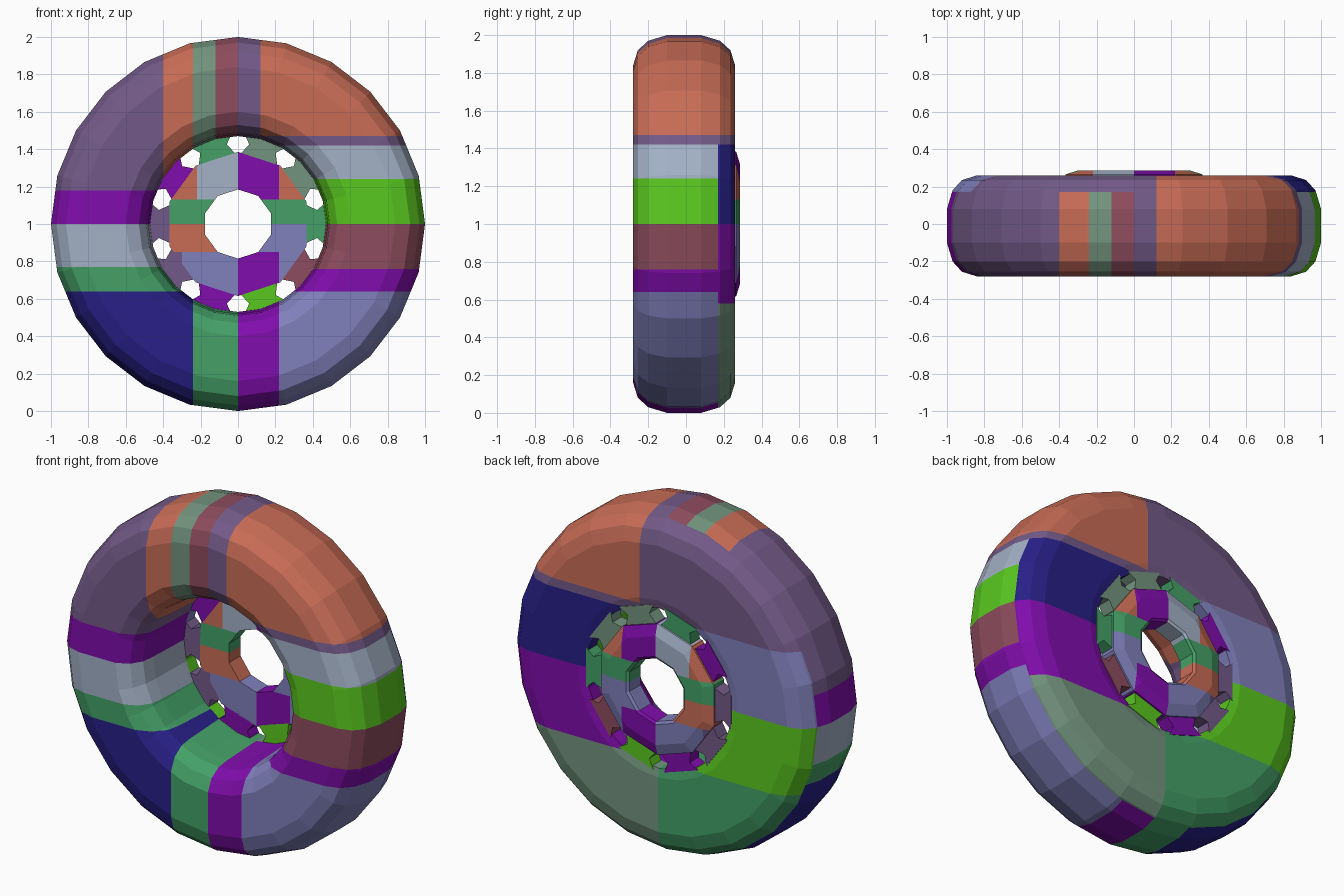
import bpy, bmesh
from math import sin, cos, radians, pi
from mathutils import Vector

cube = bpy.data.objects.get("Cube")
if cube:
    bpy.data.objects.remove(cube, do_unlink=True)

COLOURS = {
    "orange": (.578, .15, .093), "sage": (.171, .296, .209),
    "maroon": (.27, .072, .112), "plum": (.171, .102, .246),
    "purple": (.216, .004, .413), "pale_grey": (.366, .44, .565),
    "green": (.058, .352, .136), "navy": (.021, .014, .242),
    "lavender": (.216, .216, .503), "lime": (.102, .578, .014),
}
NAMES = list(COLOURS)
MATS = []
for name, rgb in COLOURS.items():
    m = bpy.data.materials.new(name)
    m.use_nodes = True
    m.diffuse_color = (*rgb, 1)
    m.node_tree.nodes["Principled BSDF"].inputs["Base Color"].default_value = (*rgb, 1)
    MATS.append(m)


def band(value, table, last):
    """Name of the first band whose upper limit lies above the value."""
    return next((c for limit, c in table if value < limit), last)


def finish(name, bm, rule):
    """Colour the faces by a rule on their centres and make the object."""
    bmesh.ops.recalc_face_normals(bm, faces=bm.faces[:])
    for f in bm.faces:
        f.material_index = NAMES.index(rule(f.calc_center_median()))
    mesh = bpy.data.meshes.new(name)
    bm.to_mesh(mesh)
    bm.free()
    for m in MATS:
        mesh.materials.append(m)
    ob = bpy.data.objects.new(name, mesh)
    bpy.context.collection.objects.link(ob)
    return ob


def revolve(profile, sides):
    """Closed (radius, depth) profile turned about the wheel axle."""
    bm = bmesh.new()
    rings = []
    for i in range(sides):
        a = pi / 2 + 2 * pi * i / sides
        rings.append([bm.verts.new((r * cos(a), y, 1 + r * sin(a))) for r, y in profile])
    n = len(profile)
    for i in range(sides):
        p, q = rings[i], rings[(i + 1) % sides]
        for j in range(n):
            k = (j + 1) % n
            bm.faces.new((p[j], p[k], q[k], q[j]))
    return bm


def cut(bm, axis, values):
    """Slice the mesh across an axis so colours end on clean edges."""
    normal = Vector([float(i == axis) for i in range(3)])
    for v in values:
        bmesh.ops.bisect_plane(bm, geom=bm.verts[:] + bm.edges[:] + bm.faces[:],
                               plane_co=normal * v, plane_no=normal, dist=1e-5)


# Tyre: rounded ring made of coloured blocks
def tyre_colour(c):
    x, y, z = c
    if y > .17:
        if z > 1.47:
            return "plum" if x < .12 else "orange"
        if z > 1.42:
            return "plum"
        if z < .58:
            return "green" if x < 0 else "sage"
        if x < 0:
            return "lavender" if z > 1 else "lime"
        return "navy" if z > 1 else "purple"
    if z < .64:
        return band(x, [(-.24, "navy"), (0, "green"), (.22, "purple")], "lavender")
    if x < 0:
        if z < 1.18:
            return band(z, [(.77, "green"), (1, "pale_grey")], "purple")
        return band(x, [(-.4, "plum"), (-.24, "orange"), (-.12, "sage")], "maroon")
    if z > 1.47:
        return "plum" if x < .12 else "orange"
    return band(z, [(.76, "purple"), (1, "maroon"), (1.24, "lime"), (1.42, "pale_grey")], "plum")


tyre = revolve([(.48, -.1), (.49, -.18), (.53, -.245), (.6, -.28), (.84, -.28),
                (.92, -.255), (.97, -.2), (1, -.1), (1, .08), (.97, .18),
                (.92, .235), (.84, .26), (.52, .26), (.47, .25), (.47, .15)], 24)
cut(tyre, 0, (-.4, -.24, -.12, 0, .12, .22))
cut(tyre, 1, (.17,))
cut(tyre, 2, (.58, .64, .76, .77, 1, 1.18, 1.24, 1.42, 1.47))
finish("tyre", tyre, tyre_colour)


# Hub: ten-sided plate with an open centre
def hub_colour(c):
    x, y, z = c
    if z > 1.13:
        return band(x, [(-.22, "orange"), (0, "pale_grey"), (.22, "purple")], "orange")
    if z > 1:
        return "green"
    if z > .85:
        return "orange" if x < 0 else "lavender"
    return band(x, [(-.3, "plum"), (0, "lavender"), (.22, "purple")], "lavender")


hub = revolve([(.185, .17), (.185, .275), (.2, .285), (.32, .285), (.385, .265), (.385, .17)], 10)
cut(hub, 0, (-.3, -.22, 0, .22))
cut(hub, 2, (.85, 1, 1.13))
finish("hub_plate", hub, hub_colour)

# Spokes: ten waisted blocks joining the hub to the tyre
SPOKES = ["green", "sage", "sage", "green", "purple", "plum", "plum", "purple", "lime", "maroon"]
OUTLINE = [(-16, .375), (-10, .43), (-14, .485), (14, .485), (10, .43), (16, .375)]
for i, colour in enumerate(SPOKES):
    bm = bmesh.new()
    ring = []
    for deg, r in OUTLINE:
        a = radians(36 * i + deg)
        ring.append(bm.verts.new((r * cos(a), .17, 1 + r * sin(a))))
    face = bm.faces.new(ring)
    out = bmesh.ops.extrude_face_region(bm, geom=[face])
    top = [v for v in out["geom"] if isinstance(v, bmesh.types.BMVert)]
    bmesh.ops.translate(bm, verts=top, vec=(0, .085, 0))
    finish(f"spoke_{i + 1}", bm, lambda c, col=colour: col)
